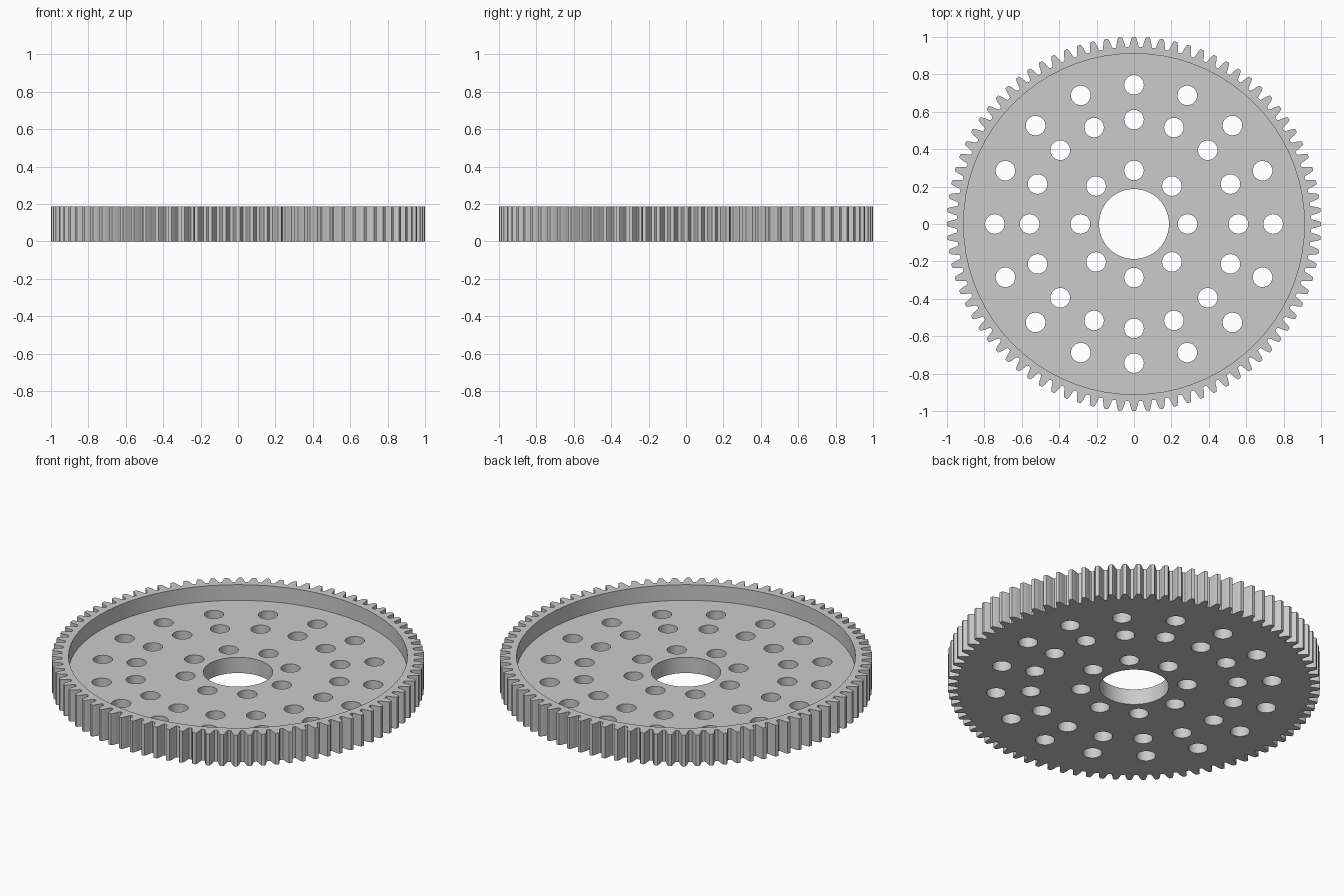
import bpy, bmesh, math
from mathutils import Vector

if "Cube" in bpy.data.objects:
    bpy.data.objects.remove(bpy.data.objects["Cube"])

TEETH = 84
HEIGHT = 0.186       # full thickness of the toothed rim
FLOOR = 0.093        # thickness of the web plate
TWO_PI = 2 * math.pi

metal = bpy.data.materials.new("light_grey_metal")
metal.diffuse_color = (0.6, 0.6, 0.6, 1)
metal.use_nodes = True
metal.node_tree.nodes["Principled BSDF"].inputs["Base Color"].default_value = metal.diffuse_color


def circle(cx, cy, r, n):
    return [(cx + r * math.cos(TWO_PI * i / n), cy + r * math.sin(TWO_PI * i / n))
            for i in range(n)]


def prism(bm, outline, z0, z1):
    """Closed prism from a counter-clockwise outline."""
    low = [bm.verts.new((x, y, z0)) for x, y in outline]
    top = [bm.verts.new((x, y, z1)) for x, y in outline]
    bm.faces.new(low[::-1])
    bm.faces.new(top)
    n = len(outline)
    for i in range(n):
        j = (i + 1) % n
        bm.faces.new((low[i], low[j], top[j], top[i]))


def make_object(name, outlines, z0, z1):
    bm = bmesh.new()
    for o in outlines:
        prism(bm, o, z0, z1)
    me = bpy.data.meshes.new(name)
    bm.to_mesh(me)
    bm.free()
    me.materials.append(metal)
    ob = bpy.data.objects.new(name, me)
    bpy.context.collection.objects.link(ob)
    return ob


# Toothed outline: (radius, half width of the tooth) from root to tip
flank = [(0.946, 0.0275), (0.953, 0.0235), (0.966, 0.0208),
         (0.977, 0.0183), (0.989, 0.0143), (1.0, 0.0095)]
outline = []
for t in range(TEETH):
    a = TWO_PI * t / TEETH
    for r, w in flank:
        outline.append((r * math.cos(a - w / r), r * math.sin(a - w / r)))
    for r, w in reversed(flank):
        outline.append((r * math.cos(a + w / r), r * math.sin(a + w / r)))
gear = make_object("spur_gear", [outline], 0, HEIGHT)

# Recess above the web plate
recess = make_object("recess_cutter", [circle(0, 0, 0.911, 72)], FLOOR, HEIGHT + 0.1)

# Centre bore and three rings of bolt holes
holes = [circle(0, 0, 0.187, 48)]
for ring_radius, count in ((0.2865, 8), (0.558, 16), (0.744, 16)):
    for i in range(count):
        a = TWO_PI * i / count
        holes.append(circle(ring_radius * math.cos(a), ring_radius * math.sin(a), 0.0525, 24))
bores = make_object("hole_cutter", holes, -0.1, HEIGHT + 0.2)

# Cut, bake the result and drop the cutters
for cutter in (recess, bores):
    cutter.hide_render = True
    mod = gear.modifiers.new(cutter.name, 'BOOLEAN')
    mod.operation = 'DIFFERENCE'
    mod.solver = 'EXACT'
    mod.object = cutter
bpy.context.view_layer.update()
deps = bpy.context.evaluated_depsgraph_get()
baked = bpy.data.meshes.new_from_object(gear.evaluated_get(deps))
gear.modifiers.clear()
gear.data = baked
gear.data.name = "spur_gear"
for cutter in (recess, bores):
    bpy.data.objects.remove(cutter, do_unlink=True)

# Smooth the small holes, keep teeth and rims crisp
bpy.context.view_layer.objects.active = gear
gear.select_set(True)
bpy.ops.object.shade_smooth_by_angle(angle=math.radians(16))
